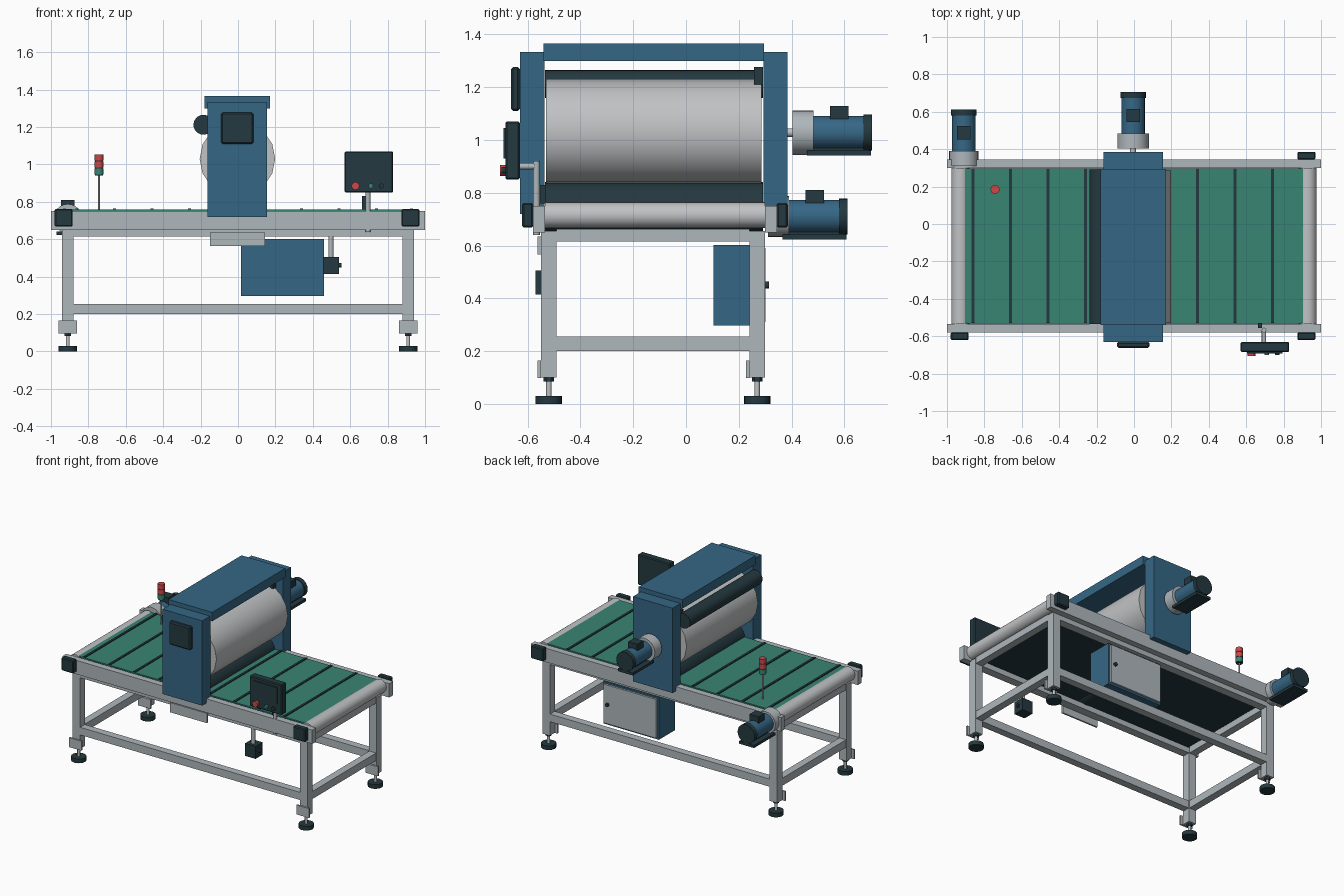
import bpy, bmesh, math
from mathutils import Matrix

if "Cube" in bpy.data.objects:
    bpy.data.objects.remove(bpy.data.objects["Cube"])


def material(name, rgb):
    m = bpy.data.materials.new(name)
    m.diffuse_color = (*rgb, 1)
    m.use_nodes = True
    m.node_tree.nodes["Principled BSDF"].inputs["Base Color"].default_value = m.diffuse_color
    return m


BLUE = material("painted_blue", (0.036, 0.135, 0.235))
DARK = material("dark_slate", (0.017, 0.040, 0.050))
GREY = material("frame_grey", (0.43, 0.475, 0.50))
STEEL = material("roller_steel", (0.53, 0.54, 0.55))
GREEN = material("belt_green", (0.040, 0.235, 0.175))
RED = material("signal_red", (0.60, 0.065, 0.065))


def finish(name, bm, mat, smooth=False):
    mesh = bpy.data.meshes.new(name)
    bm.to_mesh(mesh)
    bm.free()
    mesh.materials.append(mat)
    ob = bpy.data.objects.new(name, mesh)
    bpy.context.collection.objects.link(ob)
    if smooth:
        bpy.ops.object.select_all(action='DESELECT')
        ob.select_set(True)
        bpy.context.view_layer.objects.active = ob
        bpy.ops.object.shade_smooth_by_angle(angle=math.radians(35))
    return ob


def box(name, x, y, z, mat, bevel=0):
    """Box from (min, max) pairs on each axis."""
    bm = bmesh.new()
    bmesh.ops.create_cube(bm, size=1)
    for v in bm.verts:
        for i, (a, b) in enumerate((x, y, z)):
            v.co[i] = (a + b) / 2 + v.co[i] * (b - a)
    if bevel:
        bmesh.ops.bevel(bm, geom=bm.edges[:], offset=bevel, segments=1, affect='EDGES')
    return finish(name, bm, mat)


def rod(name, axis, a, b, span, r, mat, sides=24):
    """Cylinder along an axis; a, b are its centre on the other two axes in order."""
    bm = bmesh.new()
    lo, hi = span
    bmesh.ops.create_cone(bm, cap_ends=True, segments=sides, radius1=r, radius2=r, depth=hi - lo)
    mid = (lo + hi) / 2
    rot, pos = {
        'x': (Matrix.Rotation(math.pi / 2, 4, 'Y'), (mid, a, b)),
        'y': (Matrix.Rotation(math.pi / 2, 4, 'X'), (a, mid, b)),
        'z': (Matrix.Identity(4), (a, b, mid)),
    }[axis]
    bm.transform(Matrix.Translation(pos) @ rot)
    return finish(name, bm, mat, True)


# Frame: side rails, legs, feet and beams
FRONT, BACK = (-0.55, -0.49), (0.24, 0.30)
for side, ys, rail in (("front", FRONT, (-0.58, -0.535)), ("back", BACK, (0.30, 0.345))):
    box(side + "_side_rail", (-1, 1), rail, (0.65, 0.75), GREY)
    box(side + "_upper_beam", (-0.94, 0.94), ys, (0.615, 0.655), GREY)
    box(side + "_lower_beam", (-0.88, 0.88), (ys[0] + 0.003, ys[1] - 0.003), (0.20, 0.255), GREY)
    for s, end in ((-1, "left"), (1, "right")):
        tag = f"{side}_{end}_"
        x, y = s * 0.91, sum(ys) / 2
        box(tag + "leg", (x - 0.03, x + 0.03), ys, (0.10, 0.65), GREY)
        box(tag + "foot_plate", (x - 0.05, x + 0.05), (ys[0] - 0.012, ys[0]), (0.097, 0.165), GREY)
        rod(tag + "foot_stem", 'z', x, y, (0.02, 0.10), 0.010, STEEL, 12)
        rod(tag + "foot_nut", 'z', x, y, (0.084, 0.10), 0.02, DARK, 6)
        rod(tag + "foot_pad", 'z', x, y, (0, 0.03), 0.05, DARK, 20)
for s, end in ((-1, "left"), (1, "right")):
    xs = (s * 0.91 - 0.027, s * 0.91 + 0.027)
    box(end + "_upper_crossbeam", xs, (-0.49, 0.24), (0.615, 0.662), GREY)
    box(end + "_lower_crossbeam", xs, (-0.49, 0.24), (0.20, 0.255), GREY)
    rod(end + "_belt_roller", 'y', s * 0.928, 0.715, (-0.535, 0.30), 0.049, STEEL)

# Bearing blocks at the roller ends
for x, y in ((-0.932, -0.60), (0.922, -0.60), (0.922, 0.365)):
    box("bearing_block", (x - 0.048, x + 0.048), (y - 0.021, y + 0.021), (0.668, 0.762), DARK, 0.006)

# Conveyor belt with cross cleats
box("belt_bed", (-0.90, 0.90), (-0.533, 0.298), (0.668, 0.75), DARK)
box("belt_surface", (-0.908, 0.905), (-0.53, 0.296), (0.75, 0.758), GREEN)
for i in range(9):
    x = -0.86 + 0.2 * i
    box("belt_cleat", (x - 0.008, x + 0.008), (-0.53, 0.296), (0.755, 0.764), DARK)

# Press housing
box("front_housing_plate", (-0.162, 0.154), (-0.63, -0.537), (0.72, 1.333), BLUE)
box("back_housing_plate", (-0.162, 0.154), (0.293, 0.385), (0.72, 1.333), BLUE)
box("housing_top", (-0.178, 0.172), (-0.54, 0.295), (1.30, 1.365), BLUE)
box("front_bearing_cover", (-0.09, 0.082), (-0.663, -0.63), (1.11, 1.277), DARK, 0.008)

# Drum and its rollers
rod("press_drum", 'y', -0.003, 1.03, (-0.53, 0.286), 0.202, STEEL, 16)
rod("upper_roller", 'y', -0.185, 1.212, (-0.535, 0.292), 0.053, DARK)
rod("lower_roller", 'y', -0.003, 0.745, (-0.535, 0.292), 0.095, DARK)
box("roller_bracket", (-0.16, 0.10), (0.258, 0.292), (1.21, 1.277), DARK)
box("drip_plate", (-0.15, 0.145), (-0.562, -0.55), (0.565, 0.635), GREY)


# Gear motors share one layout, starting from the gearbox face
def gear_motor(tag, x, z, y, gear_r):
    rod(tag + "_shaft", 'y', x, z, (y - 0.08, y + 0.02), 0.016, STEEL, 12)
    rod(tag + "_gearbox", 'y', x, z, (y, y + 0.08), gear_r, GREY)
    rod(tag + "_motor_body", 'y', x, z, (y + 0.08, y + 0.272), 0.063, BLUE)
    rod(tag + "_motor_cap", 'y', x, z, (y + 0.27, y + 0.303), 0.068, DARK)
    box(tag + "_terminal_box", (x - 0.036, x + 0.036), (y + 0.143, y + 0.213), (z + 0.05, z + 0.10), DARK)
    box(tag + "_motor_base", (x - 0.06, x + 0.06), (y + 0.055, y + 0.298), (z - 0.087, z - 0.068), DARK)
    box(tag + "_base_web", (x - 0.02, x + 0.02), (y + 0.06, y + 0.29), (z - 0.07, z - 0.055), DARK)


gear_motor("drum", -0.005, 1.028, 0.403, 0.084)
gear_motor("belt", -0.91, 0.71, 0.31, 0.078)

# Electrical cabinet
box("cabinet_body", (0.015, 0.46), (0.105, 0.288), (0.297, 0.602), BLUE)
box("cabinet_door", (0.028, 0.447), (0.288, 0.302), (0.31, 0.59), GREY)
rod("cabinet_handle", 'y', 0.415, 0.45, (0.30, 0.315), 0.013, DARK, 12)

# Control panel on its post
box("panel_case", (0.57, 0.83), (-0.685, -0.63), (0.85, 1.07), DARK, 0.006)
box("panel_screen", (0.605, 0.795), (-0.692, -0.685), (0.93, 1.045), DARK)
for x, r, mat, y in ((0.628, 0.021, RED, -0.705), (0.71, 0.013, GREEN, -0.70), (0.766, 0.013, DARK, -0.70)):
    rod("panel_button", 'y', x, 0.885, (y, -0.68), r, mat, 16)
rod("panel_post", 'z', 0.695, -0.567, (0.64, 0.92), 0.013, GREY, 12)
rod("panel_arm", 'y', 0.695, 0.90, (-0.64, -0.567), 0.012, GREY, 12)
box("post_sensor", (0.662, 0.685), (-0.555, -0.53), (0.76, 0.83), DARK)

# Hanging valve box under the front rail
rod("valve_rod", 'z', 0.497, -0.535, (0.49, 0.65), 0.014, GREY, 12)
box("valve_box", (0.455, 0.54), (-0.57, -0.49), (0.415, 0.505), DARK)
rod("valve_knob", 'x', -0.53, 0.46, (0.54, 0.553), 0.012, DARK, 12)

# Signal tower
rod("tower_pole", 'z', -0.743, 0.185, (0.755, 0.95), 0.006, STEEL, 10)
for z, mat in ((0.945, GREEN), (0.983, RED), (1.02, RED)):
    rod("tower_lamp", 'z', -0.743, 0.185, (z, z + 0.033), 0.024, mat, 16)
rod("tower_core", 'z', -0.743, 0.185, (0.94, 1.04), 0.021, DARK, 16)
